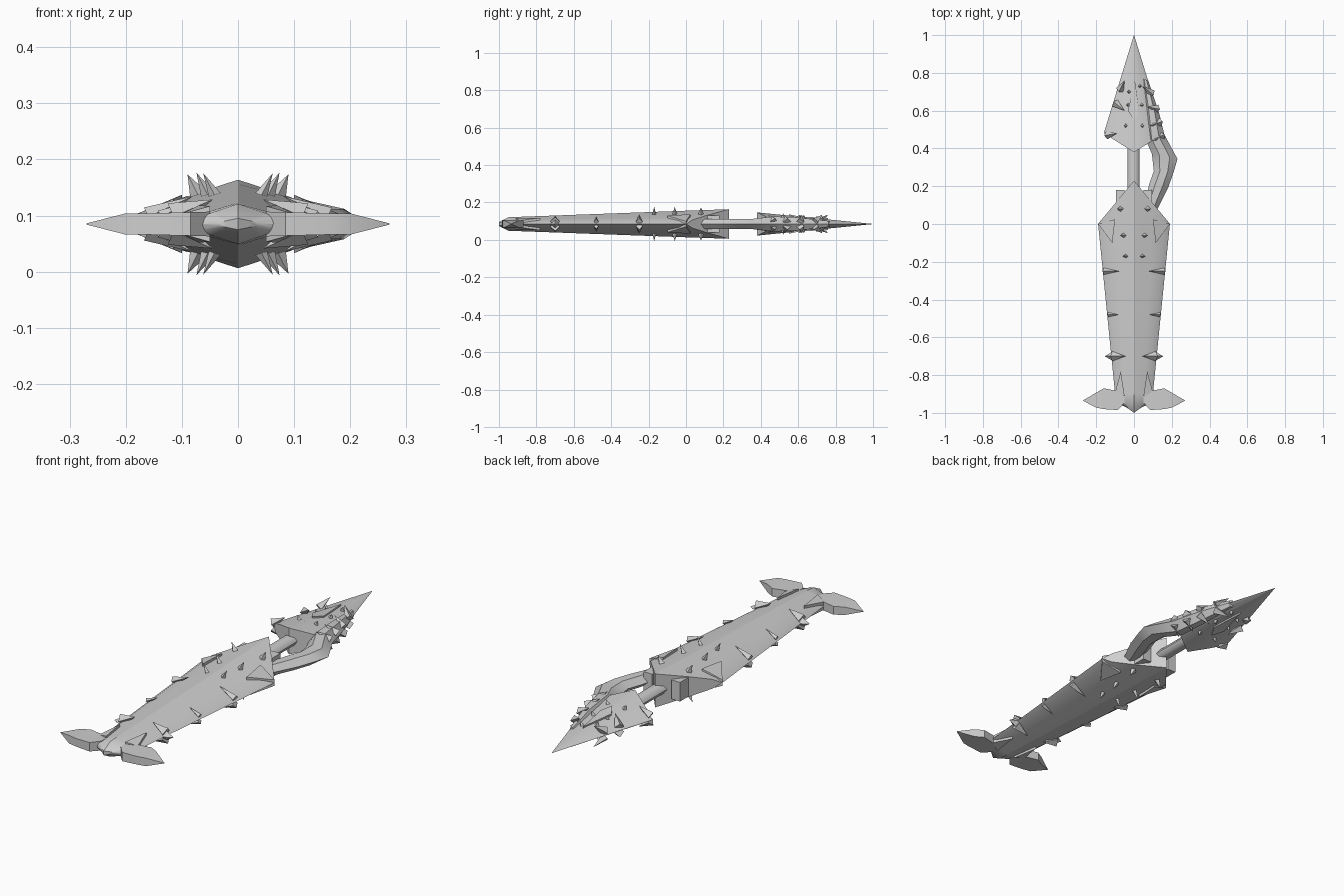
import bpy, bmesh, math
from mathutils import Vector, Matrix

if "Cube" in bpy.data.objects:
    bpy.data.objects.remove(bpy.data.objects["Cube"])

ZC = 0.085  # height of the mid plane
grey = bpy.data.materials.new("grey")
grey.diffuse_color = (0.62, 0.62, 0.62, 1)
grey.use_nodes = True
grey.node_tree.nodes["Principled BSDF"].inputs["Base Color"].default_value = grey.diffuse_color

# Half cross-section of the sheath and head: (fraction of width, fraction of height)
PROFILE = [(-1, 0), (-.85, .28), (-.5, .6), (0, 1), (.5, .6), (.85, .28), (1, 0)]


def finish(name, bm, angle=32):
    bmesh.ops.recalc_face_normals(bm, faces=bm.faces)
    me = bpy.data.meshes.new(name)
    bm.to_mesh(me)
    bm.free()
    me.materials.append(grey)
    ob = bpy.data.objects.new(name, me)
    bpy.context.collection.objects.link(ob)
    bpy.context.view_layer.objects.active = ob
    ob.select_set(True)
    bpy.ops.object.shade_smooth_by_angle(angle=math.radians(angle))
    ob.select_set(False)


def loft(bm, rings):
    """Skin a row of rings and close both ends."""
    vs = [[bm.verts.new((x, y, z + ZC)) for x, y, z in r] for r in rings]
    n = len(vs[0])
    for a, b in zip(vs, vs[1:]):
        for i in range(n):
            j = (i + 1) % n
            bm.faces.new((a[i], a[j], b[j], b[i]))
    for r in (vs[0], vs[-1]):
        for i in range(n // 2):
            quad = [r[i], r[i + 1], r[n - i - 1], r[(n - i) % n]]
            f = list(dict.fromkeys(quad))
            if len(f) > 2:
                bm.faces.new(f)


def lens(y, w, h, lean=0.0):
    """Lens ring; lean shifts the edges along y relative to the ridge."""
    pts = PROFILE + [(u, -v) for u, v in PROFILE[-2:0:-1]]
    return [(u * w, y + lean * abs(u), v * h) for u, v in pts]


def surface(x, w, h):
    u = min(abs(x) / w, 1)
    for (a, p), (b, q) in zip(PROFILE[3:], PROFILE[4:]):
        if u <= b:
            return h * (p + (q - p) * (u - a) / (b - a))
    return 0


def sheath_size(y):
    t = min((y + 0.9) / 0.9, 1)
    return 0.10 + 0.09 * t, 0.038 + 0.033 * t


def head_size(y):
    return 0.16 * min((1 - y) / 0.52, 1), 0.062 * (1 - y) / 0.62


def spike(bm, base, tip, r, sides=4):
    a, b = Vector(base), Vector(tip)
    d = b - a
    m = Matrix.Translation((a + b) / 2 + Vector((0, 0, ZC))) @ d.to_track_quat('Z', 'Y').to_matrix().to_4x4()
    bmesh.ops.create_cone(bm, cap_ends=True, segments=sides, radius1=r, radius2=0, depth=d.length, matrix=m)


def slab(bm, pts):
    """Thin raised plate reaching through to the underside."""
    loft(bm, [[(x, y, z) for x, y, z in pts], [(x, y, -z) for x, y, z in pts]])


# Sheath body
bm = bmesh.new()
loft(bm, [lens(-1.0, .04, .01, .03), lens(-.95, .085, .036), lens(-.9, .10, .038),
          lens(-.45, .145, .0545), lens(0, .19, .071), lens(.23, .19, .079, -.229)])
finish("sheath", bm)

# Posts at the mouth of the sheath
bm = bmesh.new()
for s in (-1, 1):
    loft(bm, [[(s * x, y, z) for x, z in ((.05, .045), (.095, .045), (.095, -.045), (.05, -.045))]
              for y in (.06, .18)])
finish("mouth_posts", bm)

# Tip guard with wings and prongs
bm = bmesh.new()
for s in (-1, 1):
    loft(bm, [[(s * x, a, h), (s * x, b, h), (s * x, b, -h), (s * x, a, -h)] for x, a, b, h in (
        (.05, -.945, -.89, .022), (.085, -.985, -.885, .021), (.16, -.98, -.87, .019),
        (.2, -.972, -.893, .019), (.27, -.936, -.934, .001))])
    slab(bm, [(s * .05, -.91, .032), (s * .10, -.89, .018), (s * .07, -.78, .033)])
finish("tip_guard", bm)

# Shoulder plates
bm = bmesh.new()
for s in (-1, 1):
    slab(bm, [(s * .19, 0, .014), (s * .10, .025, .052), (s * .115, -.10, .045)])
finish("shoulder_plates", bm)

# Edge claws of the sheath
bm = bmesh.new()
for y, length, r in ((-.25, .085, .018), (-.48, .06, .012), (-.7, .075, .026)):
    w, h = sheath_size(y)
    for s in (-1, 1):
        for k in (-1, 1):
            x = w - length
            spike(bm, (s * (w - .005), y, k * .013), (s * x, y, k * (surface(x, w, h) + .012)), r)
        if y == -.7:
            spike(bm, (s * (w - .01), y, 0), (s * (w + .035), y, 0), r)
finish("sheath_claws", bm)

# Small spikes on the sheath
bm = bmesh.new()
for x, y, r in ((.068, .08, .018), (.052, -.06, .014), (.04, -.17, .012)):
    w, h = sheath_size(y)
    z = surface(x, w, h)
    for s in (-1, 1):
        for k in (-1, 1):
            spike(bm, (s * x, y, k * (z - .005)), (s * (x + .022), y, k * (z + .038)), r)
finish("sheath_spikes", bm)

# Grip rod
bm = bmesh.new()
loft(bm, [[(-.002 + .032 * math.cos(a), y, .024 * math.sin(a))
           for a in (i * math.pi / 4 for i in range(8))] for y in (.1, .45)])
finish("grip", bm, 50)

# Pointed head
bm = bmesh.new()
loft(bm, [lens(.38, .16, .062, .1), lens(.999, .001, .0005)])
finish("head", bm)

# Raised diamond plate on the head
bm = bmesh.new()
slab(bm, [(.005, .76, .031), (.026, .6, .041), (0, .55, .052), (-.032, .6, .041)])
finish("head_plate", bm)

# Bent side arm running from the sheath to the head
bm = bmesh.new()
rings = []
for xi, yi, xo, yo, h in ((.05, .07, .11, .05, .025), (.08, .21, .18, .19, .027), (.105, .28, .21, .275, .027),
                          (.095, .37, .23, .345, .027), (.065, .44, .16, .475, .04),
                          (.055, .6, .135, .58, .036), (.045, .77, .075, .76, .016)):
    a, b = Vector((xi, yi, 0)), Vector((xo, yo, 0))
    up = Vector((0, 0, h))
    c, d = a.lerp(b, .3), a.lerp(b, .7)
    rings.append([a, c + up, d + up, b, d - up, c - up])
loft(bm, rings)
finish("side_arm", bm, 35)

# Claws along the arm edge and at the head corner
bm = bmesh.new()
for x, y, tx, ty in ((.15, .47, .10, .44), (.14, .54, .085, .52), (.125, .61, .07, .62),
                     (.095, .69, .045, .73), (-.145, .47, -.09, .48), (-.10, .64, -.05, .60),
                     (-.075, .71, -.05, .76)):
    for k in (-1, 1):
        spike(bm, (x, y, k * .012), (tx, ty, k * .05), .022)
finish("head_claws", bm)

# Small spikes on the head
bm = bmesh.new()
for x, y in ((.042, .52), (.04, .63), (-.042, .52), (-.03, .63), (.03, .73), (-.025, .70)):
    w, h = head_size(y)
    z = surface(x, w, h)
    for k in (-1, 1):
        spike(bm, (x, y, k * (z - .005)), (x * 1.25, y, k * (z + .02)), .013)
finish("head_spikes", bm)
